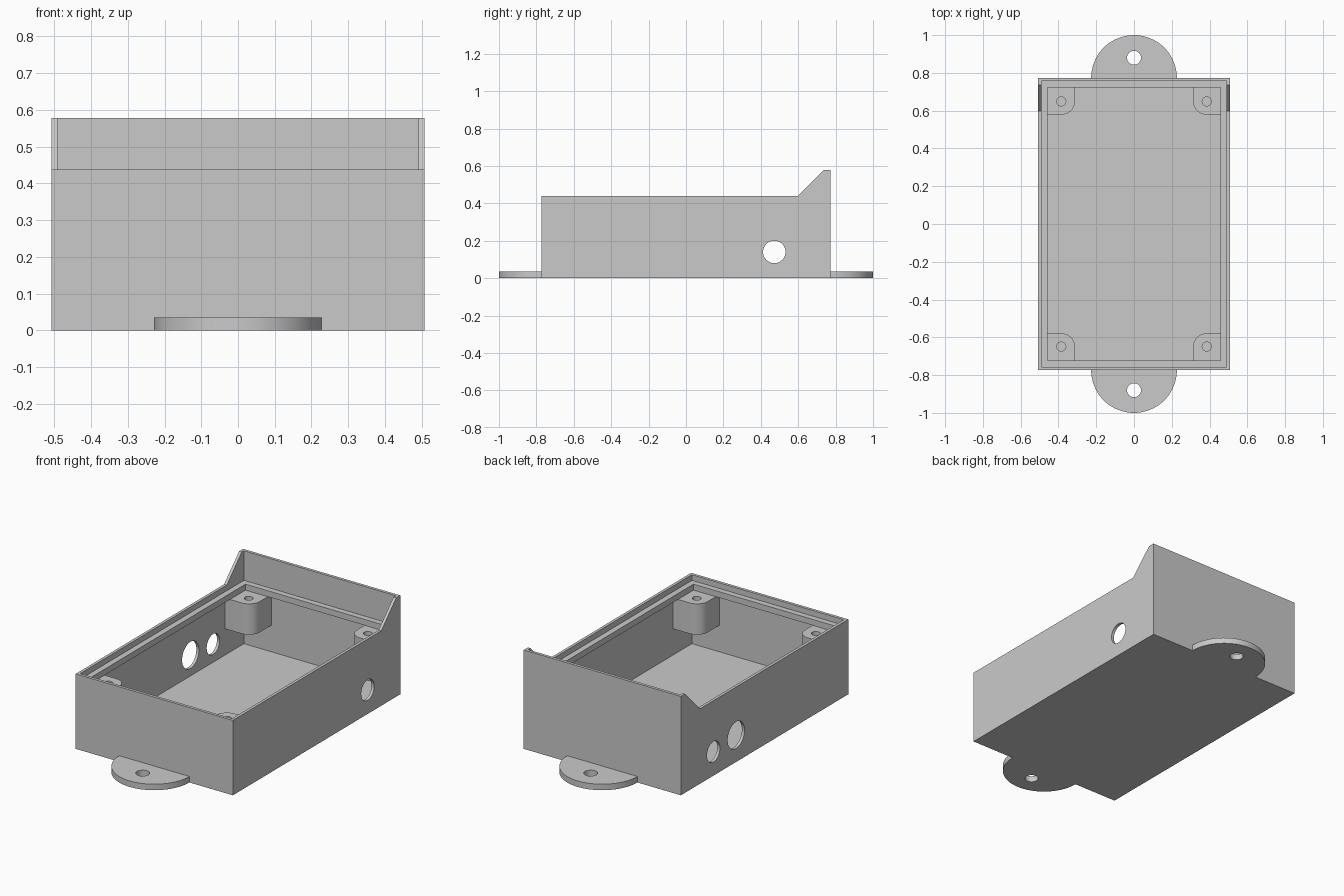
import bpy
import bmesh
from math import cos, sin, pi, radians
from mathutils import Vector

if "Cube" in bpy.data.objects:
    bpy.data.objects.remove(bpy.data.objects["Cube"], do_unlink=True)

# Single plastic colour
grey = bpy.data.materials.new("grey plastic")
grey.use_nodes = True
colour = (0.59, 0.59, 0.59, 1)
grey.diffuse_color = colour
grey.node_tree.nodes["Principled BSDF"].inputs["Base Color"].default_value = colour

HX, HY, RIM_Z = 0.508, 0.773, 0.438    # outer half sizes and rim height
WALL, LIP, FLOOR = 0.017, 0.051, 0.035  # wall, inner lip reach, floor
LIP_LOW, LIP_TOP = 0.37, 0.405


def prism(name, points, direction):
    """Extrude a closed outline of 3D points along a direction."""
    bm = bmesh.new()
    face = bm.faces.new([bm.verts.new(p) for p in points])
    ext = bmesh.ops.extrude_face_region(bm, geom=[face])
    moved = [g for g in ext["geom"] if isinstance(g, bmesh.types.BMVert)]
    bmesh.ops.translate(bm, verts=moved, vec=Vector(direction))
    bmesh.ops.recalc_face_normals(bm, faces=bm.faces)
    mesh = bpy.data.meshes.new(name)
    bm.to_mesh(mesh)
    bm.free()
    mesh.materials.append(grey)
    obj = bpy.data.objects.new(name, mesh)
    bpy.context.collection.objects.link(obj)
    return obj


def arc(cx, cy, r, start, end, steps):
    return [(cx + r * cos(start + (end - start) * i / steps),
             cy + r * sin(start + (end - start) * i / steps))
            for i in range(steps + 1)]


def flat(outline, z):
    return [(x, y, z) for x, y in outline]


def cavity(inset, low, high):
    x, y = HX - inset, HY - inset
    return prism("cutter", flat([(-x, -y), (x, -y), (x, y), (-x, y)], low), (0, 0, high - low))


def upright_hole(x, y, r, z, depth):
    return prism("cutter", flat(arc(x, y, r, 0, 2 * pi, 32)[:-1], z), (0, 0, depth))


def side_hole(side, y, z, r):
    ring = arc(y, z, r, 0, 2 * pi, 48)[:-1]
    return prism("cutter", [(side * 0.4, a, b) for a, b in ring], (side * 0.2, 0, 0))


def carve(obj, cutters):
    """Subtract the cutters, then bake the result and remove them."""
    for c in cutters:
        c.hide_render = True
        mod = obj.modifiers.new("cut", "BOOLEAN")
        mod.operation, mod.solver, mod.object = "DIFFERENCE", "EXACT", c
    bpy.context.view_layer.update()
    graph = bpy.context.evaluated_depsgraph_get()
    baked = bpy.data.meshes.new_from_object(obj.evaluated_get(graph))
    obj.modifiers.clear()
    obj.data = baked
    for c in cutters:
        bpy.data.objects.remove(c, do_unlink=True)
    return obj


# Thin-walled box: side profile with a raised back, hollowed above, through and below a lip
side = [(-HY, 0), (HY, 0), (HY, 0.578), (0.735, 0.578), (0.597, RIM_Z), (-HY, RIM_Z)]
shell = prism("box_shell", [(-HX, y, z) for y, z in side], (2 * HX, 0, 0))
parts = [carve(shell, [
    cavity(WALL, LIP_TOP, 1),
    cavity(WALL, FLOOR, LIP_LOW),
    cavity(LIP, 0.2, 0.6),
    side_hole(1, 0.472, 0.14, 0.06),
    side_hole(-1, 0.472, 0.14, 0.06),
    side_hole(-1, 0.263, 0.157, 0.078),
])]

for sy, end in ((-1, "front"), (1, "back")):
    # Half-round mounting tabs
    tab = prism(end + "_mounting_tab",
                flat([(x, sy * y) for x, y in arc(0, HY, 0.227, 0, pi, 48)], 0),
                (0, 0, 0.035))
    parts.append(carve(tab, [upright_hole(0, sy * 0.88, 0.037, -0.1, 0.3)]))

    # Corner screw bosses, hanging on the walls under the lip
    for sx, hand in ((-1, "right"), (1, "left")):
        ox, oy, ix, iy, r = 0.495, 0.76, 0.313, 0.579, 0.07
        outline = [(ox, oy), (ix, oy)] + arc(ix + r, iy + r, r, pi, 1.5 * pi, 12) + [(ox, iy)]
        boss = prism(f"{end}_{hand}_screw_boss",
                     flat([(sx * x, sy * y) for x, y in outline], 0.19), (0, 0, LIP_LOW - 0.19))
        parts.append(carve(boss, [upright_hole(sx * 0.385, sy * 0.649, 0.024, 0.23, 0.3)]))

# Smooth the curved walls, keep the corners sharp
bpy.ops.object.select_all(action="DESELECT")
for p in parts:
    p.select_set(True)
bpy.context.view_layer.objects.active = shell
bpy.ops.object.shade_smooth_by_angle(angle=radians(30))
